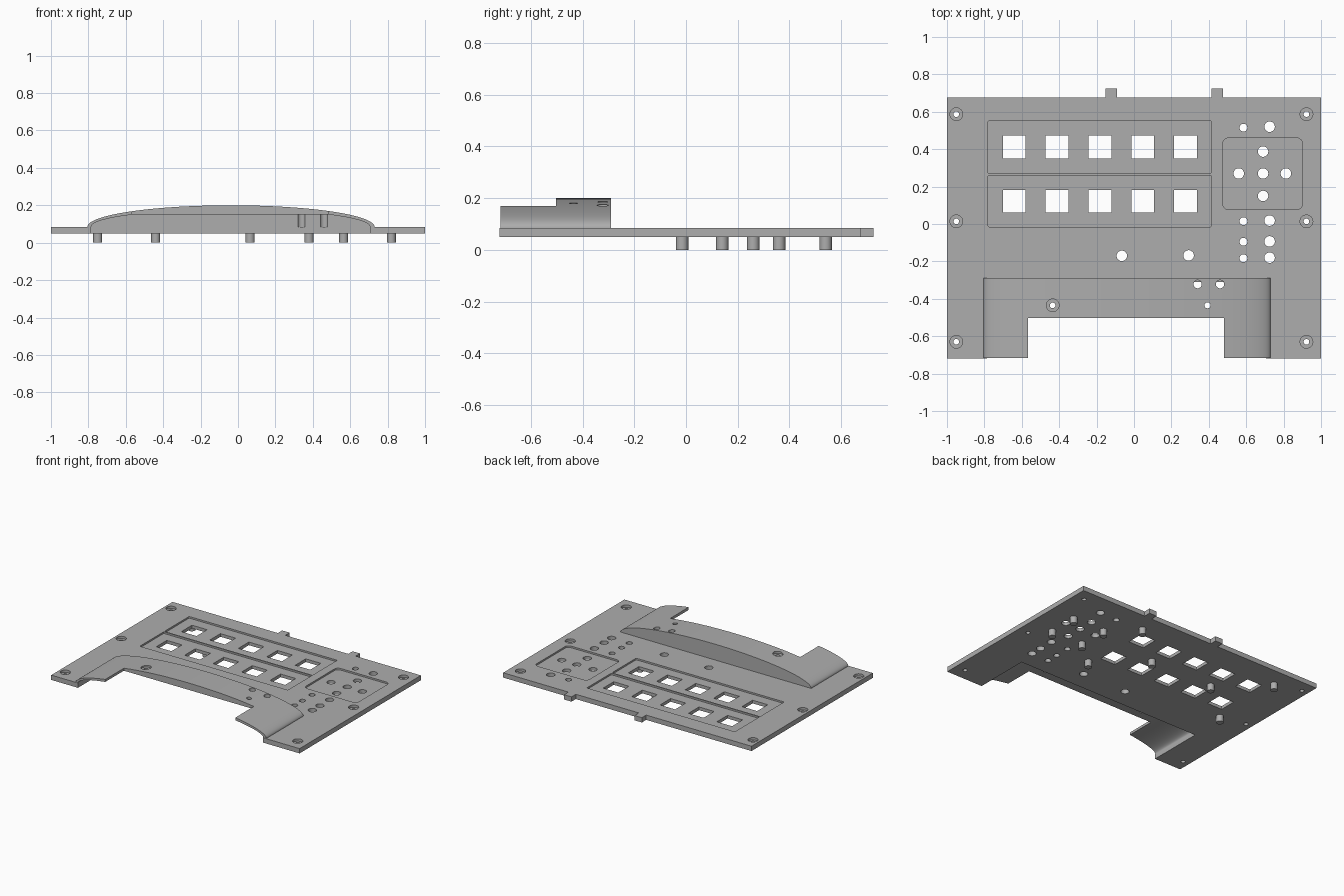
import bpy, bmesh, math
from mathutils import Vector

old = bpy.data.objects.get("Cube")
if old:
    bpy.data.objects.remove(old, do_unlink=True)

grey = bpy.data.materials.new("mid grey")
grey.use_nodes = True
COLOUR = (0.42, 0.42, 0.42, 1)
grey.diffuse_color = COLOUR
grey.node_tree.nodes["Principled BSDF"].inputs["Base Color"].default_value = COLOUR

BOTTOM, TOP = 0.05, 0.085


def prism(bm, points, direction):
    """Extrude a closed outline of 3D points along a direction."""
    face = bm.faces.new([bm.verts.new(p) for p in points])
    new = bmesh.ops.extrude_face_region(bm, geom=[face])["geom"]
    verts = [v for v in new if isinstance(v, bmesh.types.BMVert)]
    bmesh.ops.translate(bm, verts=verts, vec=Vector(direction))


def box(bm, x0, x1, y0, y1, z0, z1):
    prism(bm, [(x0, y0, z0), (x1, y0, z0), (x1, y1, z0), (x0, y1, z0)], (0, 0, z1 - z0))


def cylinder(bm, x, y, r, z0, z1, sides=32):
    ring = [(x + r * math.cos(math.tau * i / sides),
             y + r * math.sin(math.tau * i / sides), z0) for i in range(sides)]
    prism(bm, ring, (0, 0, z1 - z0))


def rounded_box(bm, x0, x1, y0, y1, z0, z1, r):
    pts = []
    corners = [(x1 - r, y1 - r), (x0 + r, y1 - r), (x0 + r, y0 + r), (x1 - r, y0 + r)]
    for q, (cx, cy) in enumerate(corners):
        for i in range(7):
            a = (q + i / 6) * math.pi / 2
            pts.append((cx + r * math.cos(a), cy + r * math.sin(a), z0))
    prism(bm, pts, (0, 0, z1 - z0))


def make(name, build):
    bm = bmesh.new()
    build(bm)
    bmesh.ops.recalc_face_normals(bm, faces=bm.faces)
    mesh = bpy.data.meshes.new(name)
    bm.to_mesh(mesh)
    bm.free()
    mesh.materials.append(grey)
    obj = bpy.data.objects.new(name, mesh)
    bpy.context.collection.objects.link(obj)
    return obj


def cut(obj, build):
    cutter = make("cutter", build)
    cutter.hide_render = True
    mod = obj.modifiers.new("cut", "BOOLEAN")
    mod.operation, mod.solver, mod.object = "DIFFERENCE", "EXACT", cutter
    bpy.context.view_layer.objects.active = obj
    bpy.ops.object.modifier_apply(modifier=mod.name)
    bpy.data.objects.remove(cutter, do_unlink=True)


def smooth(obj):
    bpy.ops.object.select_all(action="DESELECT")
    obj.select_set(True)
    bpy.context.view_layer.objects.active = obj
    bpy.ops.object.shade_smooth_by_angle(angle=math.radians(30))


# Base plate, open at the front under the arch
outline = [(-1, -.72), (-.785, -.72), (-.785, -.31), (.705, -.31),
           (.705, -.72), (1, -.72), (1, .675), (-1, .675)]
plate = make("base_plate", lambda bm: prism(
    bm, [(x, y, BOTTOM) for x, y in outline], (0, 0, TOP - BOTTOM)))

screws = [(x, y) for x in (-.95, .922) for y in (.587, .014, -.63)]
large = [(.725, .52), (.69, .387), (.56, .27), (.69, .27), (.812, .27), (.69, .15),
         (.725, .018), (.725, -.093), (.725, -.18), (-.065, -.17), (.292, -.168)]
small = [(.585, y) for y in (.515, .015, -.095, -.183)]


def recesses(bm):
    rounded_box(bm, -.78, .412, .27, .552, .073, .2, .006)
    rounded_box(bm, -.78, .412, -.015, .26, .073, .2, .006)
    rounded_box(bm, .475, .9, .077, .46, .073, .2, .03)
    for x, y in screws:
        cylinder(bm, x, y, .034, .068, .2)


def through_holes(bm):
    for i in range(5):
        x = -.64 + .229 * i
        for y in (.411, .122):
            box(bm, x - .061, x + .061, y - .061, y + .061, 0, .2)
    for pts, r in ((screws, .015), (large, .028), (small, .021)):
        for x, y in pts:
            cylinder(bm, x, y, r, 0, .2)


cut(plate, recesses)
cut(plate, through_holes)
smooth(plate)


# Arched cover with a hollow underside
def arch_profile(cx, half_width, height, y, ceiling, base, steps=64):
    pts = []
    for i in range(steps + 1):
        a = math.pi * i / steps
        z = TOP + height * math.sin(a)
        pts.append((cx + half_width * math.cos(a), y, min(z, ceiling)))
    return [(cx + half_width, y, base)] + pts + [(cx - half_width, y, base)]


cover = make("arched_cover", lambda bm: prism(
    bm, arch_profile(-.0375, .7675, .115, -.717, 1, TOP - .004), (0, .427, 0)))
cut(cover, lambda bm: prism(
    bm, arch_profile(-.04, .745, .092, -.8, .15, 0), (0, .49, 0)))
cut(cover, lambda bm: box(bm, -.567, .48, -.9, -.503, 0, .4))
cut(cover, lambda bm: cylinder(bm, -.435, -.435, .034, .17, .4))


def cover_holes(bm):
    for x, y, r in ((-.435, -.435, .015), (.34, -.322, .022),
                    (.46, -.322, .022), (.393, -.435, .016)):
        cylinder(bm, x, y, r, 0, .4)


cut(cover, cover_holes)
smooth(cover)

# Rear locating tabs
for side, x in (("right", -.122), ("left", .445)):
    make(side + "_rear_tab",
         lambda bm: box(bm, x - .03, x + .03, .66, .725, BOTTOM, TOP))

# Support pegs under the plate
pegs = [(.82, .36), (.82, .14), (.565, .36), (.565, .14), (.38, .54),
        (.38, -.015), (.065, .26), (-.44, .26), (-.75, .54), (-.75, -.015)]
for i, (x, y) in enumerate(pegs):
    smooth(make(f"support_peg_{i + 1}",
                lambda bm: cylinder(bm, x, y, .024, 0, BOTTOM + .01, 24)))
